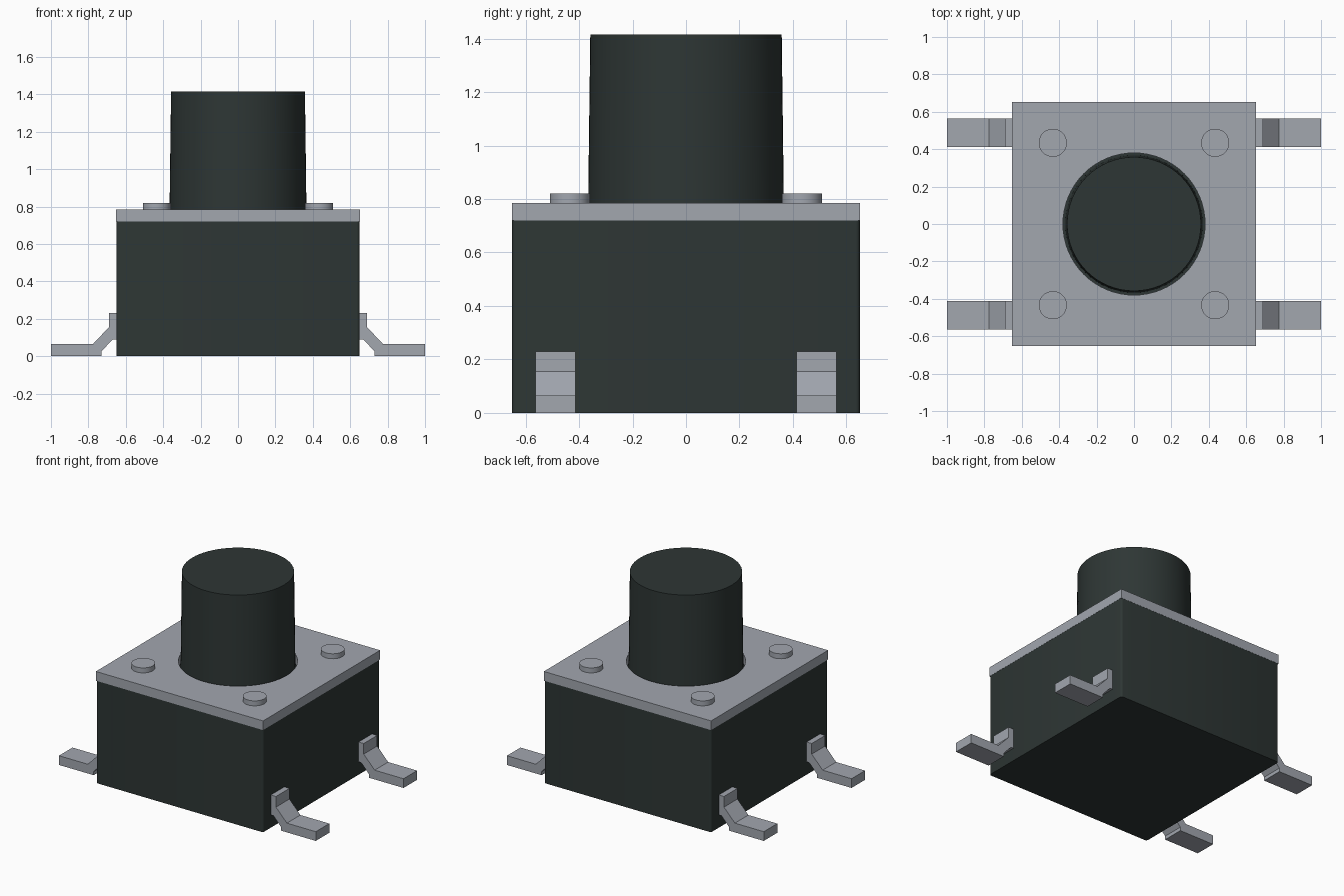
import bpy, bmesh, math

if "Cube" in bpy.data.objects:
    bpy.data.objects.remove(bpy.data.objects["Cube"])


def material(name, rgb):
    m = bpy.data.materials.new(name)
    m.diffuse_color = (*rgb, 1)
    m.use_nodes = True
    m.node_tree.nodes["Principled BSDF"].inputs["Base Color"].default_value = m.diffuse_color
    return m


DARK = material("dark plastic", (0.027, 0.037, 0.035))
METAL = material("grey metal", (0.36, 0.385, 0.43))


def finish(ob, name, mat, smooth=False):
    ob.name = name
    ob.data.materials.clear()
    ob.data.materials.append(mat)
    if smooth:
        bpy.ops.object.select_all(action='DESELECT')
        ob.select_set(True)
        bpy.context.view_layer.objects.active = ob
        bpy.ops.object.shade_smooth_by_angle(angle=math.radians(35))
    return ob


def box(name, size, z0, z1, mat):
    bpy.ops.mesh.primitive_cube_add(size=1, location=(0, 0, (z0 + z1) / 2))
    ob = bpy.context.object
    ob.scale = (size, size, z1 - z0)
    bpy.ops.object.transform_apply(location=False, rotation=False, scale=True)
    return finish(ob, name, mat)


def cone(name, x, y, r0, r1, z0, z1, mat, sides=64):
    bpy.ops.mesh.primitive_cone_add(vertices=sides, radius1=r0, radius2=r1,
                                    depth=z1 - z0, location=(x, y, (z0 + z1) / 2))
    return finish(bpy.context.object, name, mat, True)


# Housing with softly rounded upright corners
housing = box("housing", 1.3, 0, 0.72, DARK)
bm = bmesh.new()
bm.from_mesh(housing.data)
upright = [e for e in bm.edges if abs(e.verts[0].co.z - e.verts[1].co.z) > 0.1]
bmesh.ops.bevel(bm, geom=upright, offset=0.015, segments=3, profile=0.5, affect='EDGES')
bm.to_mesh(housing.data)
bm.free()
finish(housing, "housing", DARK, True)

# Cover plate with a round hole for the plunger
plate = box("cover_plate", 1.302, 0.72, 0.785, METAL)
cutter = cone("hole_cutter", 0, 0, 0.38, 0.38, 0.6, 0.9, METAL)
cutter.hide_render = True
cut = plate.modifiers.new("hole", 'BOOLEAN')
cut.object = cutter
cut.operation = 'DIFFERENCE'
bpy.context.view_layer.objects.active = plate
bpy.ops.object.modifier_apply(modifier="hole")
bpy.data.objects.remove(cutter)
finish(plate, "cover_plate", METAL, True)

# Tapered plunger
cone("plunger", 0, 0, 0.367, 0.358, 0.71, 1.415, DARK)

# Rivets and bent terminals at the four corners
LEG = [(0.64, 0.09), (0.67, 0.09), (0.73, 0.025), (0.73, 0), (1, 0),
       (1, 0.065), (0.775, 0.065), (0.69, 0.155), (0.69, 0.23), (0.64, 0.23)]


def terminal(sx, sy):
    bm = bmesh.new()
    face = bm.faces.new([bm.verts.new((sx * x, sy * 0.488 - 0.075, z)) for x, z in LEG])
    new = bmesh.ops.extrude_face_region(bm, geom=[face])["geom"]
    bmesh.ops.translate(bm, vec=(0, 0.15, 0),
                        verts=[g for g in new if isinstance(g, bmesh.types.BMVert)])
    bmesh.ops.recalc_face_normals(bm, faces=bm.faces)
    me = bpy.data.meshes.new("terminal")
    bm.to_mesh(me)
    bm.free()
    ob = bpy.data.objects.new("terminal", me)
    bpy.context.collection.objects.link(ob)
    finish(ob, "terminal", METAL)


for sx in (-1, 1):
    for sy in (-1, 1):
        cone("rivet", sx * 0.434, sy * 0.434, 0.075, 0.075, 0.775, 0.82, METAL, 48)
        terminal(sx, sy)
